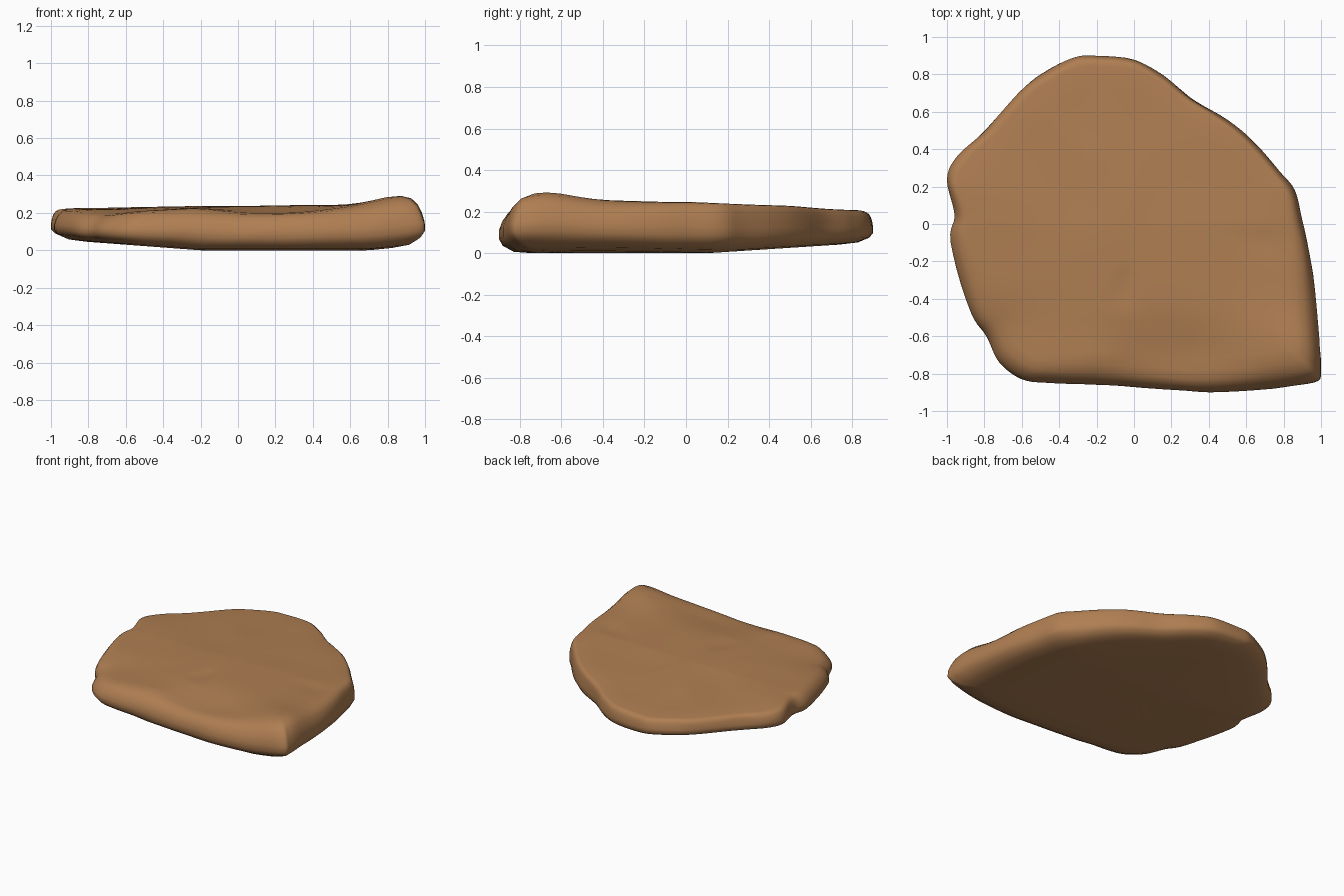
import bpy
import bmesh
import math
from mathutils import Vector, noise

default_cube = bpy.data.objects.get("Cube")
if default_cube:
    bpy.data.objects.remove(default_cube, do_unlink=True)

# Outline of the slab seen from above, counterclockwise from the back
OUTLINE = [
    (-.22, .9), (-.32, .89), (-.45, .83), (-.58, .74), (-.78, .52), (-.94, .37),
    (-1, .24), (-.96, .05), (-.98, -.1), (-.88, -.47), (-.79, -.6), (-.72, -.74),
    (-.6, -.83), (-.45, -.85), (-.2, -.86), (.1, -.88), (.4, -.9), (.75, -.88),
    (.97, -.85), (1, -.78), (.99, -.6), (.95, -.2), (.9, .02), (.86, .18),
    (.78, .28), (.65, .43), (.5, .56), (.3, .68), (.15, .8), (0, .88)]
STEPS = 5

# Rim and face rings: outline scale, height fraction from underside to top
RINGS = [(.3, 0), (.6, 0), (.82, 0), (.92, .03), (.98, .16), (1, .3), (1, .48),
         (.985, .66), (.96, .82), (.925, .93), (.87, .985), (.8, 1), (.7, 1),
         (.6, 1), (.5, 1), (.4, 1), (.3, 1), (.2, 1), (.1, 1)]

# Bumps and dents on the upper face: x, y, radius x, radius y, height
BUMPS = [(.9, -.68, .25, .2, .05), (.2, -.74, .45, .2, -.04),
         (-.7, -.6, .3, .25, -.03), (-.05, -.34, .07, .05, -.014),
         (-.3, .52, .09, .05, -.01), (.72, -.1, .06, .07, -.012),
         (.6, .1, .05, .08, -.008), (-.2, -.72, .15, .06, .012)]


def smooth_loop(points, steps):
    """Closed Catmull-Rom curve through the points."""
    loop = []
    count = len(points)
    for i in range(count):
        a, b, c, d = (Vector(points[(i + k) % count]) for k in (-1, 0, 1, 2))
        for s in range(steps):
            t = s / steps
            loop.append(b + (c - a) * t / 2
                        + (a * 2 - b * 5 + c * 4 - d) * t * t / 2
                        + (b * 3 - a - c * 3 + d) * t ** 3 / 2)
    return loop


def top_height(x, y):
    z = .237 + .014 * x - .04 * max(y, 0)
    for bx, by, rx, ry, h in BUMPS:
        z += h * math.exp(-((x - bx) / rx) ** 2 - ((y - by) / ry) ** 2)
    return z + .006 * noise.noise(Vector((x * 3, y * 3, 1)))


def bottom_height(x, y):
    left = max(0, -x - .2) * .075
    back = max(0, y - .1) * .065
    right = max(0, x - .7) * .1
    return left + back + right


def place(point, scale, level):
    # The front rim is rounded, the back rim is steep
    if level > .5:
        front = min(1, max(0, (.2 - point.y) / .7))
        softness = .3 + .7 * front
        blend = min(1, max(0, (scale - .6) / .2))
        scale = 1 - (1 - scale) * (1 - blend + blend * softness)
    x, y = point * scale
    low, high = bottom_height(x, y), top_height(x, y)
    z = low + (high - low) * level
    # Worn, uneven sides
    if 0 < level < 1:
        shift = 1 + .012 * noise.noise(Vector((x * 4, y * 4, z * 9)))
        x, y = x * min(shift, 1), y * min(shift, 1)
    return x, y, z


# Stone slab lofted through the rings
bm = bmesh.new()
loop = smooth_loop(OUTLINE, STEPS)
rings = [[bm.verts.new(place(p, s, lv)) for p in loop] for s, lv in RINGS]
n = len(loop)
for lower, upper in zip(rings, rings[1:]):
    for i in range(n):
        j = (i + 1) % n
        bm.faces.new((lower[i], lower[j], upper[j], upper[i]))

# Close the middle of the underside and the upper face
under = bm.verts.new((0, 0, 0))
crown = bm.verts.new((0, 0, top_height(0, 0)))
for i in range(n):
    j = (i + 1) % n
    bm.faces.new((under, rings[0][j], rings[0][i]))
    bm.faces.new((crown, rings[-1][i], rings[-1][j]))
bmesh.ops.recalc_face_normals(bm, faces=bm.faces)

mesh = bpy.data.meshes.new("stone_slab")
bm.to_mesh(mesh)
bm.free()
slab = bpy.data.objects.new("stone_slab", mesh)
bpy.context.collection.objects.link(slab)

# Warm brown stone
color = (.43, .21, .085, 1)
stone = bpy.data.materials.new("brown_stone")
stone.use_nodes = True
stone.diffuse_color = color
shader = stone.node_tree.nodes["Principled BSDF"]
shader.inputs["Base Color"].default_value = color
shader.inputs["Roughness"].default_value = .9
mesh.materials.append(stone)

bpy.ops.object.select_all(action="DESELECT")
slab.select_set(True)
bpy.context.view_layer.objects.active = slab
bpy.ops.object.shade_smooth_by_angle(angle=math.radians(50))
